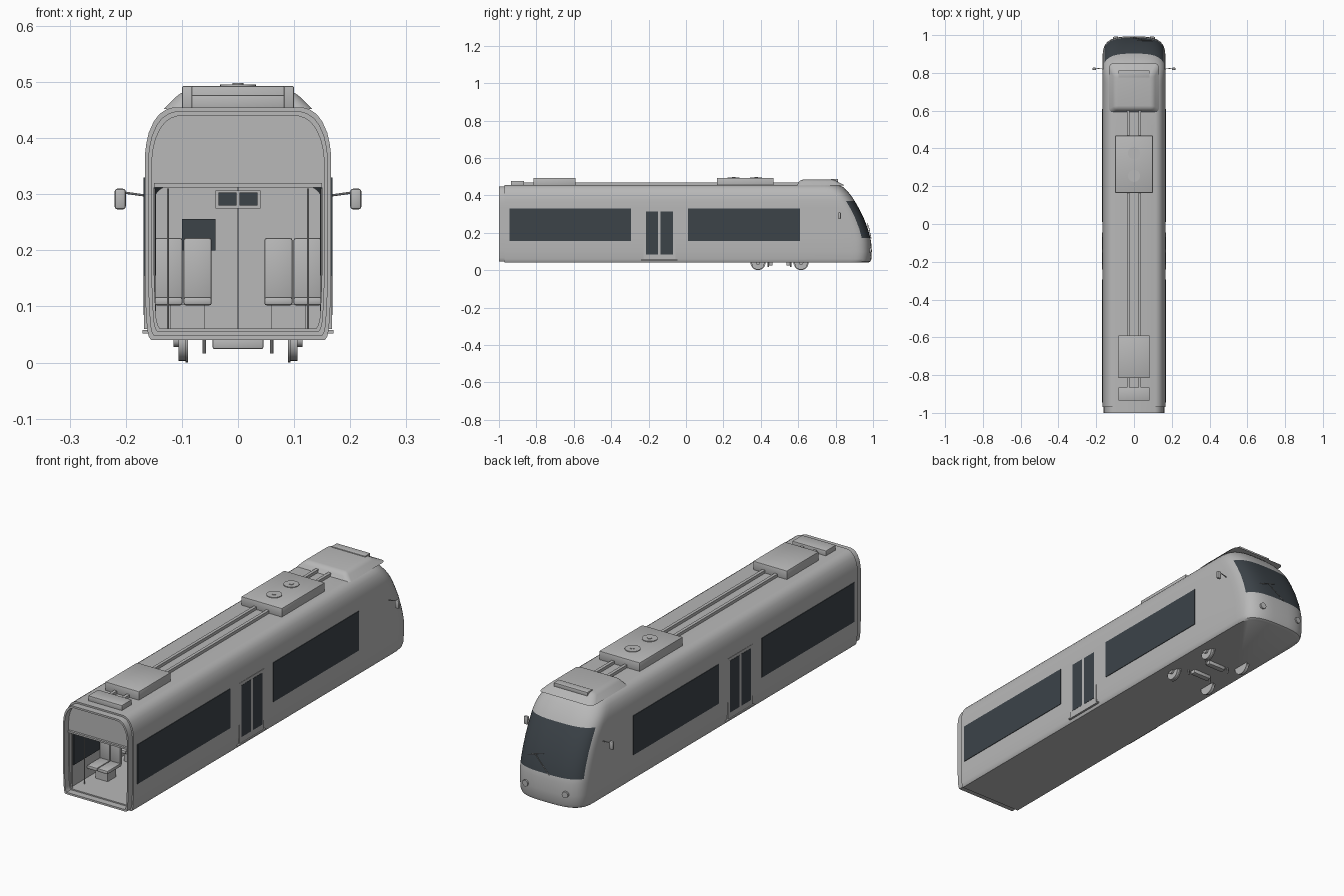
import bpy, bmesh, math
from mathutils import Vector

cube = bpy.data.objects.get("Cube")
if cube:
    bpy.data.objects.remove(cube, do_unlink=True)


def material(name, rgb):
    m = bpy.data.materials.new(name)
    m.use_nodes = True
    m.diffuse_color = (*rgb, 1)
    m.node_tree.nodes["Principled BSDF"].inputs["Base Color"].default_value = (*rgb, 1)
    return m


GREY = material("light grey paint", (0.48, 0.48, 0.48))
GLASS = material("dark glass", (0.045, 0.056, 0.066))


def finish(name, bm, mats=(GREY,), smooth=True):
    mesh = bpy.data.meshes.new(name)
    bm.to_mesh(mesh)
    bm.free()
    obj = bpy.data.objects.new(name, mesh)
    bpy.context.collection.objects.link(obj)
    for m in mats:
        mesh.materials.append(m)
    if smooth:
        bpy.ops.object.select_all(action='DESELECT')
        obj.select_set(True)
        bpy.context.view_layer.objects.active = obj
        bpy.ops.object.shade_smooth_by_angle(angle=math.radians(32))
    return obj


def box(name, x, y, z, mat=GREY, bevel=0):
    """Box from three (low, high) ranges."""
    bm = bmesh.new()
    bmesh.ops.create_cube(bm, size=1)
    for v in bm.verts:
        v.co = [(lo + hi) / 2 + c * (hi - lo) for c, (lo, hi) in zip(v.co, (x, y, z))]
    if bevel:
        bmesh.ops.bevel(bm, geom=bm.edges[:], offset=bevel, segments=2, affect='EDGES', profile=0.5)
    return finish(name, bm, (mat,), bevel > 0)


def rod(name, a, b, r, sides=10):
    """Cylinder between two points."""
    a, b = Vector(a), Vector(b)
    bm = bmesh.new()
    bmesh.ops.create_cone(bm, cap_ends=True, segments=sides, radius1=r, radius2=r, depth=(b - a).length)
    turn = (b - a).to_track_quat('Z', 'Y')
    for v in bm.verts:
        v.co = turn @ v.co + (a + b) / 2
    return finish(name, bm)


# Body levels: height, half width, nose reach
LEVELS = [(.04, .155, .975), (.046, .159, .986), (.06, .162, .991), (.1, .1645, .993),
          (.15, .166, .99), (.172, .166, .986), (.22, .166, .973), (.28, .166, .95),
          (.33, .166, .925), (.37, .166, .902), (.39, .1635, .889), (.41, .159, .874),
          (.43, .15, .856), (.443, .14, .842), (.451, .128, .828), (.455, .115, .81)]
BACK, STEPS = -.97, 14


def outline(w, reach):
    pts = [(w, BACK), (w, .5)]
    for i in range(2 * STEPS + 1):
        t = math.pi * i / (2 * STEPS)
        c, s = math.cos(t), math.sin(t)
        pts.append((math.copysign(abs(c) ** .65, c) * w, reach - .11 + .11 * abs(s) ** .65))
    return pts + [(-w, .5), (-w, BACK)]


# Body shell with windscreen faces wrapped round the nose
bm = bmesh.new()
rows = [[bm.verts.new((x, y, z)) for x, y in outline(w, f)] for z, w, f in LEVELS]
for low, high in zip(rows, rows[1:]):
    for i in range(len(low) - 1):
        face = bm.faces.new((low[i], low[i + 1], high[i + 1], high[i]))
        z = face.calc_center_median().z
        if .172 < z < .37 and 6 <= i < 2 * STEPS - 2:
            face.material_index = 1
bm.faces.new(rows[0][::-1])
bm.faces.new(rows[-1])
finish("body_shell", bm, (GREY, GLASS))

# Cross-section rings at the open end
section = [(w, z) for z, w, f in LEVELS] + [(-w, z) for z, w, f in reversed(LEVELS)]


def end_ring(name, outer, inner, y0, y1):
    bm = bmesh.new()
    loops = []
    for k, y in ((outer, y0), (outer, y1), (inner, y1), (inner, y0)):
        loops.append([bm.verts.new((x * k, y, .25 + (z - .25) * k)) for x, z in section])
    n = len(section)
    for a in range(4):
        p, q = loops[a], loops[(a + 1) % 4]
        for i in range(n):
            j = (i + 1) % n
            bm.faces.new((p[i], p[j], q[j], q[i]))
    bmesh.ops.recalc_face_normals(bm, faces=bm.faces[:])
    finish(name, bm)


end_ring("end_rim", 1, .9, BACK, BACK + .01)
end_ring("gangway_frame", .965, .925, -1, BACK + .002)

# Header panel closing the top of the open end
bm = bmesh.new()
top = [(x * .93, .25 + (z - .25) * .93) for x, z in section if z > .32]
top = [(.154, .315)] + top + [(-.154, .315)]
face = bm.faces.new([bm.verts.new((x, BACK, z)) for x, z in top])
bm.normal_update()
ext = bmesh.ops.extrude_face_region(bm, geom=[face])
bmesh.ops.translate(bm, verts=[v for v in ext["geom"] if isinstance(v, bmesh.types.BMVert)], vec=(0, .01, 0))
bmesh.ops.recalc_face_normals(bm, faces=bm.faces[:])
finish("header_panel", bm)
box("header_lip", (-.15, .15), (-.98, BACK), (.312, .32))

# Passenger room: rounded tube closed by the cab partition
CAB = .66
room = [(.151, .06)]
for i in range(7):
    t = math.pi / 2 * i / 6
    room.append((.121 + .03 * math.cos(t), .285 + .03 * math.sin(t)))
room += [(-x, z) for x, z in reversed(room)]
bm = bmesh.new()
a, b = ([bm.verts.new((x, y, z)) for x, z in room] for y in (BACK, CAB))
for i in range(len(room)):
    j = (i + 1) % len(room)
    bm.faces.new((a[i], b[i], b[j], a[j]))
bm.faces.new(b)
finish("passenger_room", bm)
box("partition_seam", (-.002, .002), (CAB - .004, CAB), (.06, .312))
box("partition_window", (-.1, -.04), (CAB - .006, CAB), (.2, .256), GLASS)
box("display_case", (-.04, .04), (CAB - .03, CAB), (.275, .307))
for s in (-1, 1):
    box("display_pane", sorted((s * .003, s * .035)), (CAB - .034, CAB - .029), (.28, .303), GLASS)


def side_range(s, lo, hi):
    return sorted((s * lo, s * hi))


for s, side in ((1, "left"), (-1, "right")):
    outer, inner = side_range(s, .1595, .1685), side_range(s, .146, .1515)
    # Side windows and door panes, seen outside and inside
    panes = [("window", (-.945, -.295), (.155, .33)), ("window", (.01, .61), (.155, .33)),
             ("door_pane", (-.215, -.15), (.085, .315)), ("door_pane", (-.135, -.07), (.085, .315))]
    for name, y, z in panes:
        box(f"{side}_{name}", outer, y, z, GLASS)
        box(f"{side}_inner_{name}", inner, y, z, GLASS)
    box(side + "_door_leaves", side_range(s, .159, .1675), (-.228, -.057), (.06, .328))
    box(side + "_door_step", side_range(s, .155, .17), (-.24, -.045), (.052, .058))

    # Mirrors
    rod(side + "_mirror_arm", (s * .16, .82, .297), (s * .203, .825, .303), .002)
    box(side + "_mirror", side_range(s, .2, .22), (.815, .828), (.273, .31), bevel=.005)

    # Headlamps
    rod(side + "_headlamp", (s * .095, .96, .105), (s * .098, .992, .105), .014, 16)

    # Seats, plinths and poles
    for y in (-.8, -.6, -.4, .1, .3, .5):
        for x in (.072, .124):
            seat = side_range(s, x - .025, x + .025)
            box(side + "_seat_cushion", seat, (y - .05, y + .05), (.102, .117), bevel=.004)
            box(side + "_seat_back", seat, (y + .04, y + .055), (.11, .222), bevel=.004)
        box(side + "_seat_plinth", side_range(s, .06, .12), (y - .03, y + .03), (.06, .104))
    for y in (-.9, -.27, -.02):
        rod(side + "_pole", (s * .125, y, .06), (s * .125, y, .31), .002)
    rod(side + "_end_handrail", (s * .149, -.955, .06), (s * .149, -.955, .31), .002)

    # Roof conduits
    for y0, y1 in ((-.9, -.8), (-.6, .18), (.46, .63)):
        box(side + "_roof_conduit", side_range(s, .024, .038), (y0, y1), (.454, .468))

    # Wheels
    for y in (.385, .615):
        rod(side + "_wheel", (s * .089, y, .037), (s * .106, y, .037), .034, 24)
        rod(side + "_wheel_flange", (s * .089, y, .04), (s * .094, y, .04), .04, 24)
        rod(side + "_axle_box", (s * .1, y, .04), (s * .115, y, .04), .012, 12)
    for y in (.44, .56):
        rod(side + "_brake_peg", (s * .06, y, .016), (s * .06, y, .06), .003)

# Bogie motors
for y in (.45, .55):
    box("bogie_motor", (-.045, .045), (y - .013, y + .013), (.024, .045), bevel=.003)

# Roof equipment
box("rear_vent_box", (-.083, .083), (-.935, -.865), (.45, .477), bevel=.002)
box("rear_roof_unit", (-.083, .083), (-.815, -.59), (.45, .493), bevel=.003)
box("main_roof_unit", (-.1, .1), (.165, .468), (.45, .493), bevel=.003)
for y in (.255, .375):
    rod("roof_fan", (0, y, .48), (0, y, .496), .032, 24)
    rod("roof_fan_hub", (0, y, .48), (0, y, .498), .01, 12)

# Roof fairing over the cab, tapering to the nose
bm = bmesh.new()
bmesh.ops.create_cube(bm, size=1)
for v in bm.verts:
    high = v.co.z > 0
    v.co.x = math.copysign(.1 if high else .132, v.co.x)
    if v.co.y > 0:
        v.co.y = .79 if high else .85
    else:
        v.co.y = .61 if high else .592
    v.co.z = .484 if high else .452
bmesh.ops.bevel(bm, geom=[e for e in bm.edges if max(v.co.z for v in e.verts) > .48],
                offset=.016, segments=4, affect='EDGES', profile=.5)
finish("cab_fairing", bm)
box("fairing_vent", (-.083, .083), (.775, .812), (.47, .488), bevel=.002)

# Windscreen wiper
rod("wiper_arm", (-.02, .99, .17), (.06, .975, .24), .0015, 6)
rod("wiper_blade", (.02, .972, .25), (.1, .97, .225), .0015, 6)
